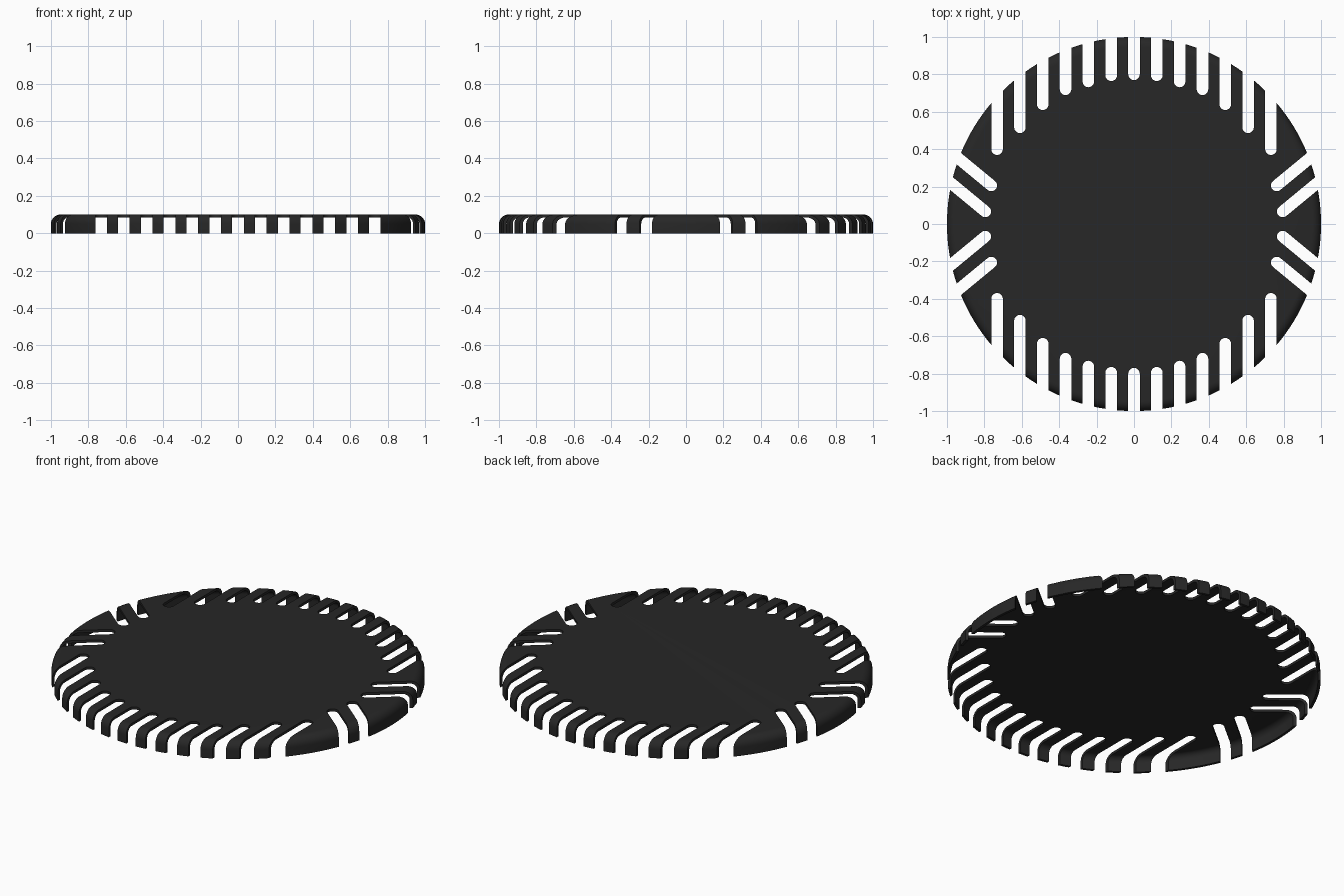
import bpy, bmesh, math

if "Cube" in bpy.data.objects:
    bpy.data.objects.remove(bpy.data.objects["Cube"])

SEG = 160        # segments around the rim
H, T, F = 0.10, 0.015, 0.05   # height, wall thickness, edge rounding
W = 0.031        # half slot width


def new_object(name, bm):
    bmesh.ops.recalc_face_normals(bm, faces=bm.faces)
    me = bpy.data.meshes.new(name)
    bm.to_mesh(me)
    bm.free()
    ob = bpy.data.objects.new(name, me)
    bpy.context.collection.objects.link(ob)
    return ob


def arc(cx, cz, r, n=8):
    # quarter round from straight up to straight out
    return [(cx + r * math.sin(i / n * math.pi / 2),
             cz + r * math.cos(i / n * math.pi / 2)) for i in range(n + 1)]


# Hollow cap: flat top, rounded shoulder, thin hanging lip
outer = arc(1 - F, H - F, F) + [(1, 0)]
inner = [(1 - T, 0)] + arc(1 - F, H - F, F - T)[::-1]
bm = bmesh.new()
rings = []
for r, z in outer + inner:
    rings.append([bm.verts.new((r * math.cos(2 * math.pi * k / SEG),
                                r * math.sin(2 * math.pi * k / SEG), z))
                  for k in range(SEG)])
for a, b in zip(rings, rings[1:]):
    for k in range(SEG):
        j = (k + 1) % SEG
        bm.faces.new((a[k], a[j], b[j], b[k]))
bm.faces.new(rings[0])
bm.faces.new(rings[-1])
cap = new_object("vented_cap", bm)

# Slot cutters: round inner end, open outwards
bm = bmesh.new()


def slot(x, y, ang, sx, sy, length=0.8):
    c, s = math.cos(ang), math.sin(ang)
    pts = [(length, -W), (length, W)]
    pts += [(W * math.cos(t), W * math.sin(t))
            for t in (math.pi / 2 + i * math.pi / 10 for i in range(11))]
    vs = [bm.verts.new((sx * (x + u * c - v * s), sy * (y + u * s + v * c), -0.1))
          for u, v in pts]
    f = bm.faces.new(vs)
    ext = bmesh.ops.extrude_face_region(bm, geom=[f])["geom"]
    bmesh.ops.translate(bm, vec=(0, 0, 0.3),
                        verts=[g for g in ext if isinstance(g, bmesh.types.BMVert)])


ends = [0.80, 0.795, 0.762, 0.72, 0.64, 0.517, 0.40]
for sy in (1, -1):
    for i, y in enumerate(ends):
        for sx in ((1,) if i == 0 else (1, -1)):
            slot(i * 0.122, y, math.pi / 2, sx, sy)
    for sx in (1, -1):
        for x, y in ((0.763, 0.206), (0.795, 0.067)):
            slot(x, y, math.radians(39.5), sx, sy, 0.35)
cutter = new_object("slot_cutter", bm)
cutter.hide_render = True

mod = cap.modifiers.new("slots", "BOOLEAN")
mod.operation = "DIFFERENCE"
mod.solver = "EXACT"
mod.object = cutter
bpy.context.view_layer.objects.active = cap
cap.select_set(True)
cutter.select_set(False)
bpy.ops.object.modifier_apply(modifier=mod.name)
bpy.data.objects.remove(cutter)

# Black plastic
mat = bpy.data.materials.new("black_plastic")
mat.diffuse_color = (0.02, 0.02, 0.02, 1)
mat.use_nodes = True
mat.node_tree.nodes["Principled BSDF"].inputs["Base Color"].default_value = mat.diffuse_color
cap.data.materials.clear()
cap.data.materials.append(mat)
bpy.ops.object.shade_smooth_by_angle(angle=math.radians(30))
